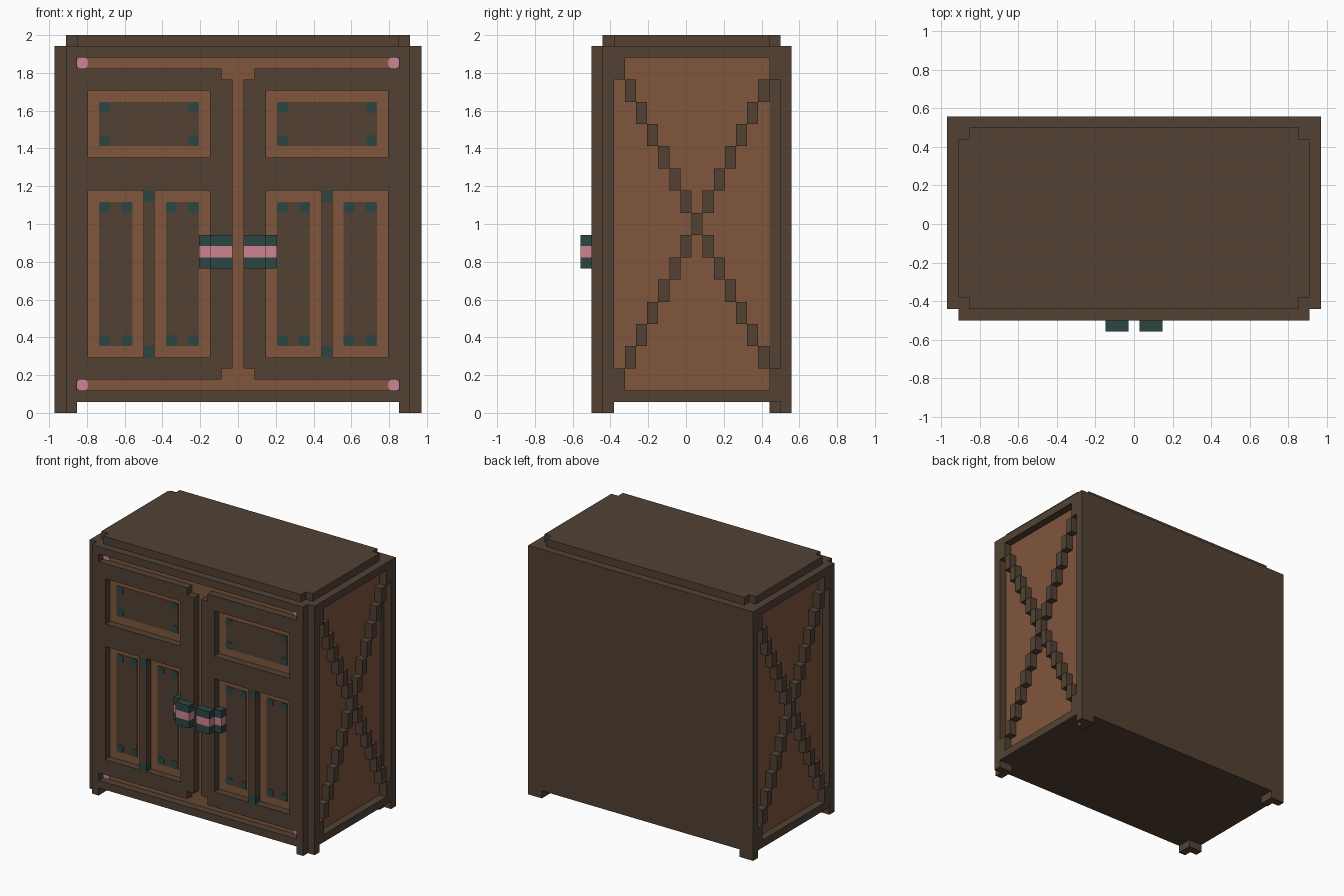
import bpy, bmesh, math

if "Cube" in bpy.data.objects:
    bpy.data.objects.remove(bpy.data.objects["Cube"])

V = 2 / 34  # grid unit: the cabinet is 33 x 19 x 34 units


def material(name, r, g, b):
    m = bpy.data.materials.new(name)
    m.diffuse_color = (r, g, b, 1)
    m.use_nodes = True
    m.node_tree.nodes["Principled BSDF"].inputs["Base Color"].default_value = m.diffuse_color
    return m


BROWN = material("dark brown wood", 0.084, 0.053, 0.034)
ORANGE = material("warm orange wood", 0.216, 0.093, 0.045)
TEAL = material("dark teal metal", 0.025, 0.061, 0.055)
PINK = material("pink metal", 0.604, 0.231, 0.287)


def pos(x, y, z):
    return ((x - 16.5) * V, (y - 9.5) * V, z * V)


def finish(name, bm, *mats):
    bmesh.ops.recalc_face_normals(bm, faces=bm.faces)
    me = bpy.data.meshes.new(name)
    bm.to_mesh(me)
    bm.free()
    for m in mats:
        me.materials.append(m)
    ob = bpy.data.objects.new(name, me)
    bpy.context.collection.objects.link(ob)
    return ob


def boxes(name, mat, parts, mirror=False):
    """One object of boxes (x0, x1, y0, y1, z0, z1) in grid units."""
    bm = bmesh.new()
    parts = list(parts)
    if mirror:
        parts += [(33 - p[1], 33 - p[0], *p[2:]) for p in parts]
    for x0, x1, y0, y1, z0, z1 in parts:
        cube = bmesh.ops.create_cube(bm, size=1)["verts"]
        for v in cube:
            v.co = pos(x1 if v.co.x > 0 else x0,
                       y1 if v.co.y > 0 else y0,
                       z1 if v.co.z > 0 else z0)
    return finish(name, bm, mat)


def studs(name, mat, cells, y, mirror=True):
    """Thin octagonal corner plates, one grid cell each."""
    bm = bmesh.new()
    cells = list(cells)
    if mirror:
        cells += [(32 - x, z) for x, z in cells]
    c = 0.25
    ring = [(c, 0), (1 - c, 0), (1, c), (1, 1 - c), (1 - c, 1), (c, 1), (0, 1 - c), (0, c)]
    for cx, cz in cells:
        f = bm.faces.new([bm.verts.new(pos(cx + u, y, cz + w)) for u, w in ring])
        ext = bmesh.ops.extrude_face_region(bm, geom=[f])["geom"]
        for v in ext:
            if isinstance(v, bmesh.types.BMVert):
                v.co.y = pos(0, 2, 0)[1]
    return finish(name, bm, mat)


# Carcass: front and side faces show the lighter wood
core = boxes("carcass", BROWN, [(1, 32, 2, 17, 1, 33)])
core.data.materials.append(ORANGE)
for f in core.data.polygons:
    if f.normal.y < -0.5 or abs(f.normal.x) > 0.5:
        f.material_index = 1
boxes("back_panel", BROWN, [(1, 32, 17, 19, 1, 33)])

# Lid with notched corners
boxes("lid", BROWN, [(2, 31, 2, 18, 33, 34), (1, 2, 3, 17, 33, 34), (31, 32, 3, 17, 33, 34)])

# Feet under the corners
boxes("feet", BROWN, [(1, 2, 2, 3, 0, 1), (1, 2, 17, 19, 0, 1)], True)

# Side frames and stepped cross braces
boxes("side_frame", BROWN, [
    (0, 1, 2, 3, 0, 33), (0, 1, 18, 19, 0, 33),
    (0, 1, 3, 18, 32, 33), (0, 1, 3, 18, 1, 2)], True)
brace = []
for i in range(15):
    brace.append((0, 1, 3 + i, 4 + i, 30 - 2 * i, 32 - 2 * i))
    if i != 7:
        brace.append((0, 1, 3 + i, 4 + i, 2 + 2 * i, 4 + 2 * i))
boxes("side_cross_brace", BROWN, brace, True)

# Front frame
boxes("front_posts", BROWN, [(1, 2, 1, 2, 0, 33)], True)
boxes("front_rails", BROWN, [(2, 31, 1, 2, 32, 33), (2, 31, 1, 2, 1, 2)])

# Doors: stiles, rails and central divider
boxes("doors", BROWN, [
    (2, 3, 1, 2, 3, 31), (14, 15, 1, 2, 3, 31), (15, 16, 1, 2, 4, 30),
    (3, 14, 1, 2, 3, 5), (3, 14, 1, 2, 20, 23), (3, 14, 1, 2, 29, 31),
    (8, 9, 1, 2, 6, 19)], True)
boxes("divider_caps", TEAL, [(8, 9, 1, 2, 5, 6), (8, 9, 1, 2, 19, 20)], True)

# Painted door panels with teal corners
panels = [(4, 13, 24, 28), (4, 7, 6, 19), (10, 13, 6, 19)]
boxes("door_panels", BROWN, [(a, b, 1.94, 2, c, d) for a, b, c, d in panels], True)
studs("panel_corners", TEAL,
      [(x, z) for a, b, c, d in panels for x in (a, b - 1) for z in (c, d - 1)], 1.88)

# Pink studs at the corners of the front
studs("corner_studs", PINK, [(2, 2), (2, 31)], 1.88)

# Handles: teal with a pink band
for name, mat, rows in (("handles", TEAL, (13, 15)), ("handle_bands", PINK, (14,))):
    boxes(name, mat, [p for z in rows for p in (
        (14, 16, 0, 1, z, z + 1), (13, 14, 1, 2, z, z + 1))], True)
